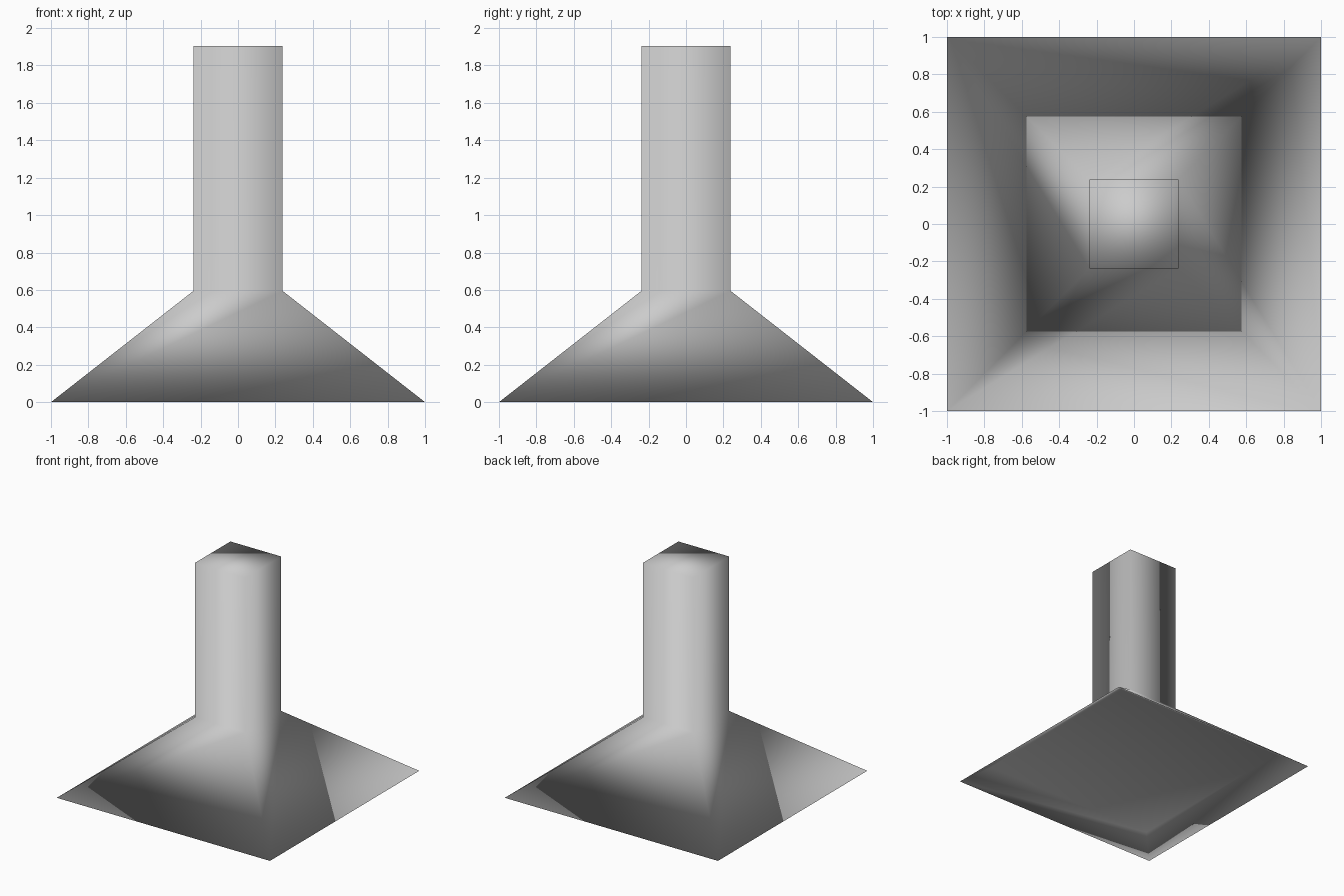
import bpy
import bmesh
from mathutils import Vector

default = bpy.data.objects.get("Cube")
if default:
    bpy.data.objects.remove(default, do_unlink=True)

# Single grey metal finish
metal = bpy.data.materials.new("light_grey_metal")
metal.use_nodes = True
grey = (0.6, 0.6, 0.6, 1.0)
metal.diffuse_color = grey
metal.node_tree.nodes["Principled BSDF"].inputs["Base Color"].default_value = grey

# Square cross-sections (half width, height):
# recessed underside, canopy rim, canopy top, duct top
sections = [(0.82, 0.12), (1.0, 0.0), (0.238, 0.595), (0.238, 1.905)]
corners = [(-1, -1), (1, -1), (1, 1), (-1, 1)]

bm = bmesh.new()
rings = [[bm.verts.new((x * half, y * half, z)) for x, y in corners]
         for half, z in sections]

# Inner rim, sloping canopy and upright duct walls
for lower, upper in zip(rings, rings[1:]):
    for i in range(4):
        j = (i + 1) % 4
        bm.faces.new((lower[i], lower[j], upper[j], upper[i]))

# Recessed underside panel and duct cap
bm.faces.new(rings[0][::-1])
bm.faces.new(rings[-1])
bmesh.ops.recalc_face_normals(bm, faces=bm.faces)
for face in bm.faces:
    face.smooth = True

# Soft shading: every adjoining face counts equally at a corner
bm.normal_update()
normals = [sum((f.normal for f in v.link_faces), Vector()).normalized()
           for v in bm.verts]

mesh = bpy.data.meshes.new("extractor_hood")
bm.to_mesh(mesh)
bm.free()
mesh.normals_split_custom_set_from_vertices(normals)
mesh.materials.append(metal)
hood = bpy.data.objects.new("extractor_hood", mesh)
bpy.context.collection.objects.link(hood)
